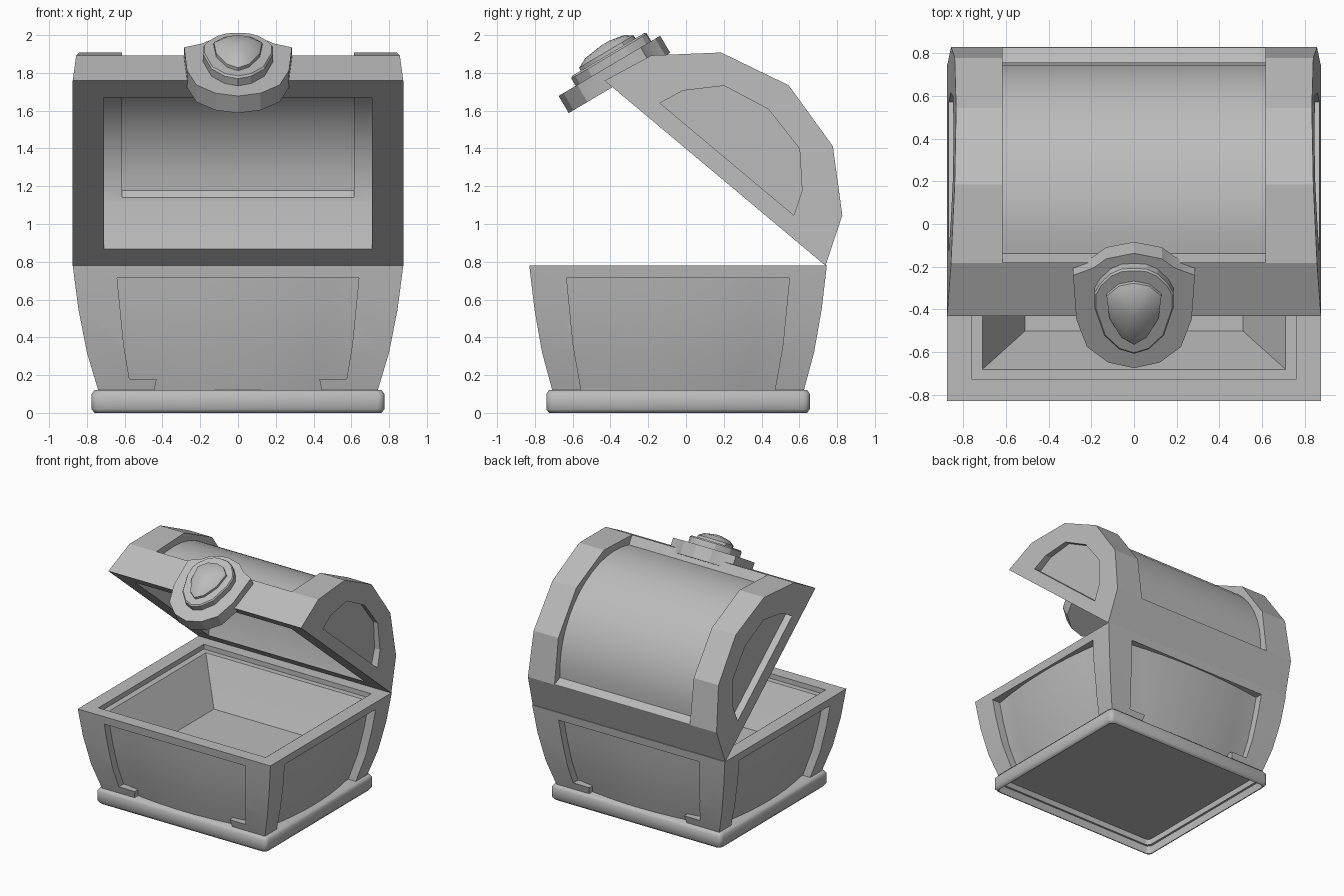
import bpy, bmesh, math
from mathutils import Vector

if "Cube" in bpy.data.objects:
    bpy.data.objects.remove(bpy.data.objects["Cube"])

stone = bpy.data.materials.new("plain_grey")
stone.diffuse_color = (0.5, 0.5, 0.5, 1)
stone.use_nodes = True
stone.node_tree.nodes["Principled BSDF"].inputs["Base Color"].default_value = stone.diffuse_color
CY = -0.042                     # middle of the box in y
DEPTH = 0.9                     # box depth relative to its width


def loft(name, rings):
    """Closed solid through rings of equal point count, capped at both ends."""
    bm = bmesh.new()
    vs = [[bm.verts.new(p) for p in r] for r in rings]
    n = len(rings[0])
    for a, b in zip(vs, vs[1:]):
        for i in range(n):
            j = (i + 1) % n
            bm.faces.new((a[i], a[j], b[j], b[i]))
    bm.faces.new(vs[0][::-1])
    bm.faces.new(vs[-1])
    bmesh.ops.recalc_face_normals(bm, faces=bm.faces)
    me = bpy.data.meshes.new(name)
    bm.to_mesh(me)
    bm.free()
    me.materials.append(stone)
    ob = bpy.data.objects.new(name, me)
    bpy.context.collection.objects.link(ob)
    return ob


def cut(ob, *cutters):
    for c in cutters:
        m = ob.modifiers.new("cut", 'BOOLEAN')
        m.operation, m.solver, m.object = 'DIFFERENCE', 'EXACT', c
        bpy.context.view_layer.objects.active = ob
        bpy.ops.object.modifier_apply(modifier=m.name)
        bpy.data.objects.remove(c)


def rect(hx, z, r=0.0):
    """Rectangular ring with optional round corners."""
    hy, out = hx * DEPTH, []
    for k, (sx, sy) in enumerate([(1, 1), (-1, 1), (-1, -1), (1, -1)]):
        cx, cy = sx * (hx - r), CY + sy * (hy - r)
        for i in range(4 if r else 1):
            a = math.pi / 2 * (k + i / 3)
            out.append((cx + r * math.cos(a), cy + r * math.sin(a), z))
    return out


def bowed(hx, z, bow=0.0, n=10):
    """Rectangular ring whose four sides swell outward by bow in the middle."""
    hy, out = hx * DEPTH, []
    for k in range(4):
        c, s = [(1, 0), (0, 1), (-1, 0), (0, -1)][k]
        along, off = (hy, hx) if k % 2 == 0 else (hx, hy)
        for i in range(n):
            t = 2 * i / n - 1
            d = off + bow * max(0, 1 - (t / .8) ** 2)
            out.append((c * d - s * along * t, CY + s * d + c * along * t, z))
    return out


def mirrored(half):
    """Complete a right-hand outline by mirroring it in its first coordinate."""
    return half + [(-a, b) for a, b in reversed(half) if abs(a) > 1e-6]


# ---- foot slab, hollow underneath
loft("foot_slab", [rect(h, z, 0.035) for h, z in [
    (.735, .112), (.735, .065), (.752, .065), (.752, 0), (.760, 0), (.775, .02),
    (.775, .10), (.760, .12), (.67, .12), (.67, .115)]])

# ---- box: swelling recessed panels and inner tray
BOW = .05
loft("box_panels", [bowed(h, z, b) for h, z, b in [
    (.67, .114, BOW), (.73, .32, BOW), (.775, .55, BOW), (.80, .74, BOW),
    (.71, .74, 0), (.64, .62, 0), (.51, .40, 0)]])

# ---- box frame: corner posts, rim and foot tabs
frame = loft("box_frame", [rect(h, z) for h, z in [
    (.74, .12), (.80, .32), (.845, .55), (.875, .78)]])
front = mirrored([(.64, .715), (.605, .36), (.575, .18), (.43, .18), (.46, .05)])
side = mirrored([(.59, .715), (.555, .36), (.50, .05)])
cut(frame,
    loft("core_cut", [rect(h, z) for h, z in [
        (.62, .05), (.64, .12), (.70, .32), (.745, .55), (.77, .73)]]),
    loft("lip_cut", [rect(.76, .70), rect(.76, .90)]),
    loft("front_cut", [[(x, y, z) for x, z in front] for y in (-1.2, 1.2)]),
    loft("side_cut", [[(x, CY + y, z) for y, z in side] for x in (-1.2, 1.2)]))


# ---- lid, drawn in its own frame: u from hinge to front edge, h away from opening
ANG = math.radians(39.95)
MID = 0.763


def lid_pt(x, u, h):
    c, s = math.cos(ANG), math.sin(ANG)
    return (x, .739 - c * u + s * h, .779 + s * u + c * h)


def lid_prism(name, prof, x0, x1):
    return loft(name, [[lid_pt(x, u, h) for u, h in prof] for x in (x0, x1)])


def sym(half):
    """Mirror a lid outline (given as distance from the middle)."""
    return [(MID + a, b) for a, b in mirrored(half)]


def arc(r, half, n=14):
    t = math.asin(half / r)
    return [(MID + r * math.sin(t * (2 * i / n - 1)),
             -.176 + r * math.cos(t * (2 * i / n - 1))) for i in range(n + 1)]


outline = sym([(.763, 0), (.659, .262), (.386, .51), (0, .607)])
lid = loft("lid", [[lid_pt(s * (.875 - .07 * h), u, h) for u, h in outline]
                   for s in (-1, 1)])
barrel = [(0, .9), (0, .299)] + arc(.716, .583) + [(2 * MID, .299), (2 * MID, .9)]
hollow = [(.14, -.1), (.14, 0)] + arc(.646, .513) + [(1.386, 0), (1.386, -.1)]
inset = [(MID - .49, .1)] + arc(.676, .49) + [(MID + .49, .1)]
end = sym([(.462, .097), (.412, .225), (.26, .386), (0, .441)])
cut(lid,
    lid_prism("barrel_cut", barrel, -.615, .615),
    lid_prism("hollow_cut", hollow, -.71, .71),
    lid_prism("inset_cut", inset, -.615, .615),
    lid_prism("end_cut_right", end, .81, 1.0),
    lid_prism("end_cut_left", end, -1.0, -.81))

# ---- clasp: stacked shields tilted on the lid's front edge
T, N = Vector((0, .86, .51)), Vector((0, -.51, .86))
ORG = Vector((0, -.35, 1.748))


def shield(name, half, layers):
    """Outline in (x, t); layers are (height, scale) pairs."""
    pts = mirrored(half)
    ct = sum(t for _, t in pts) / len(pts)
    loft(name, [[ORG + Vector((x * k, 0, 0)) + T * (ct + (t - ct) * k) + N * n
                 for x, t in pts] for n, k in layers])


shield("clasp_plate", [(0, .31), (.13, .28), (.19, .23), (.285, .19), (.27, -.05),
                       (.22, -.20), (.12, -.285), (0, -.315)],
       [(0, 1), (.105, 1)])
shield("clasp_boss", [(0, .255), (.06, .25), (.11, .225), (.16, .17), (.185, .12),
                      (.185, .04), (.14, -.11), (.07, -.185), (0, -.21)],
       [(.09, 1), (.15, 1), (.16, .96)])
shield("clasp_gem", [(0, .19), (.07, .175), (.128, .12), (.115, 0),
                     (.06, -.105), (0, -.145)],
       [(.13, 1.02), (.178, 1), (.205, .72), (.22, .15)])

# ---- soft shading on gentle curves, crisp edges elsewhere
for ob in bpy.data.objects:
    bpy.ops.object.select_all(action='DESELECT')
    ob.select_set(True)
    bpy.context.view_layer.objects.active = ob
    soft = {"foot_slab": 60, "clasp_gem": 35}.get(ob.name, 20)
    bpy.ops.object.shade_smooth_by_angle(angle=math.radians(soft))
